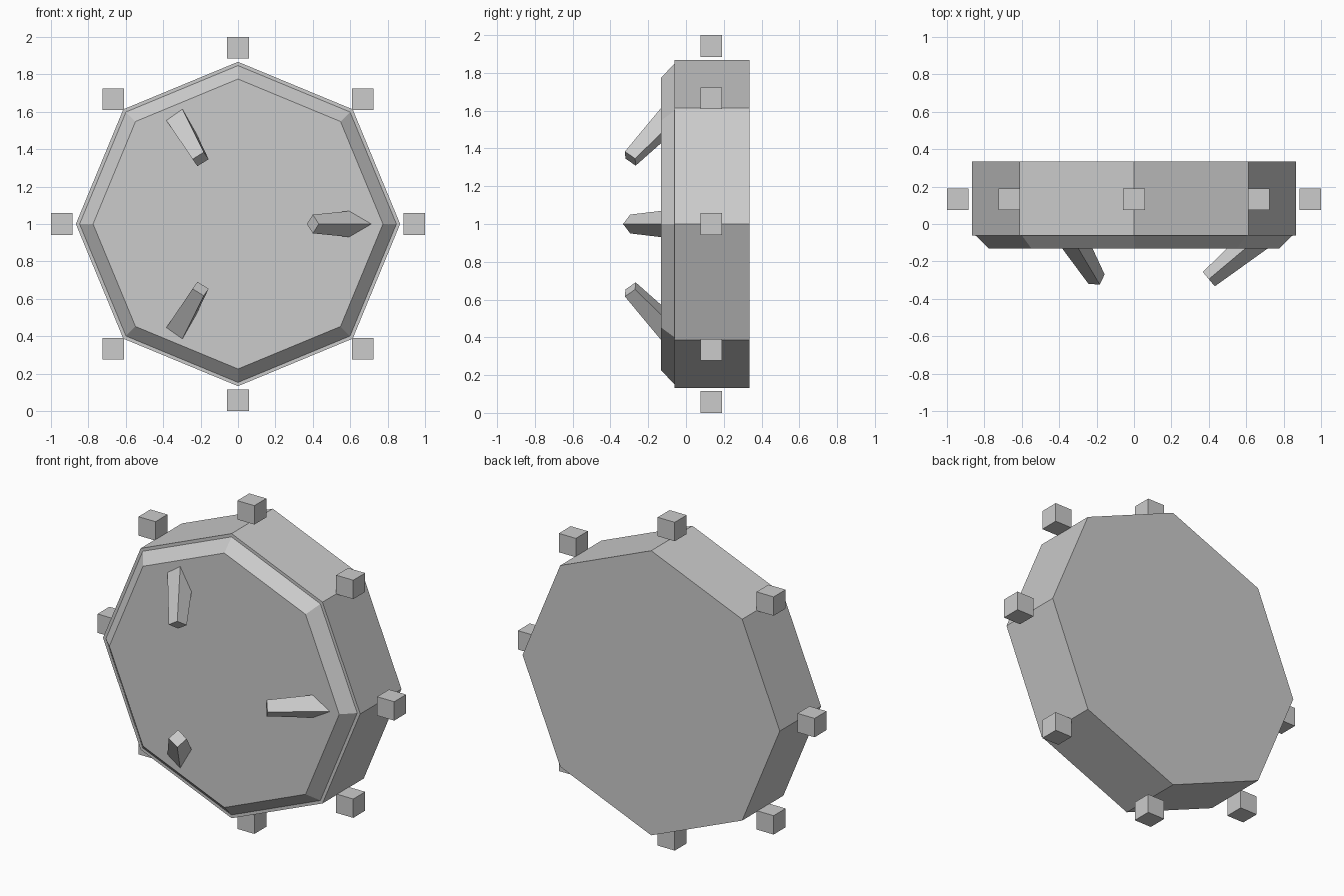
import bpy
from math import sin, cos, pi, radians
from mathutils import Vector

cube = bpy.data.objects.get("Cube")
if cube:
    bpy.data.objects.remove(cube, do_unlink=True)

GREY = (0.6, 0.6, 0.6, 1.0)
grey = bpy.data.materials.new("plain_grey")
grey.use_nodes = True
grey.diffuse_color = GREY
grey.node_tree.nodes["Principled BSDF"].inputs["Base Color"].default_value = GREY

CENTRE = Vector((0, 0, 1))


def finish(name):
    """Name the active object and give it the grey material."""
    obj = bpy.context.object
    obj.name = name
    obj.data.materials.append(grey)
    return obj


def tapered(name, sides, start, end, r_start, r_end):
    """Flat-sided solid running from start to end."""
    axis = end - start
    bpy.ops.mesh.primitive_cone_add(
        vertices=sides, radius1=r_start, radius2=r_end, depth=axis.length,
        location=(start + end) / 2,
        rotation=axis.to_track_quat('Z', 'Y').to_euler())
    return finish(name)


def around(angle, radius, y):
    """Point on a circle about the drum's axis."""
    return CENTRE + Vector((radius * cos(angle), y, radius * sin(angle)))


# Octagonal drum and its bevelled front plate
BACK, FRONT, PLATE = 0.335, -0.062, -0.132
tapered("drum", 8, CENTRE + Vector((0, BACK, 0)),
        CENTRE + Vector((0, FRONT, 0)), 0.867, 0.867)
tapered("front_plate", 8, CENTRE + Vector((0, FRONT, 0)),
        CENTRE + Vector((0, PLATE, 0)), 0.847, 0.775)

# Small cubes floating just off each corner
for i in range(8):
    bpy.ops.mesh.primitive_cube_add(
        size=0.115, location=around(i * pi / 4, 0.9425, 0.133))
    finish(f"corner_cube_{i + 1}")

# Three prongs leaning inward from the front plate
tilt, length = radians(40), 0.38
for i in range(3):
    angle = i * 2 * pi / 3
    tip = around(angle, 0.4, -0.295)
    root = around(angle, 0.4 + length * cos(tilt), -0.295 + length * sin(tilt))
    tapered(f"prong_{i + 1}", 4, root, tip, 0.079, 0.05).rotation_euler = \
        (root - tip).to_track_quat('Z', 'Y').to_euler()
    # The axis now points root-ward, so swap the taper end for end
    for v in bpy.context.object.data.vertices:
        v.co.z, v.co.x = -v.co.z, -v.co.x
